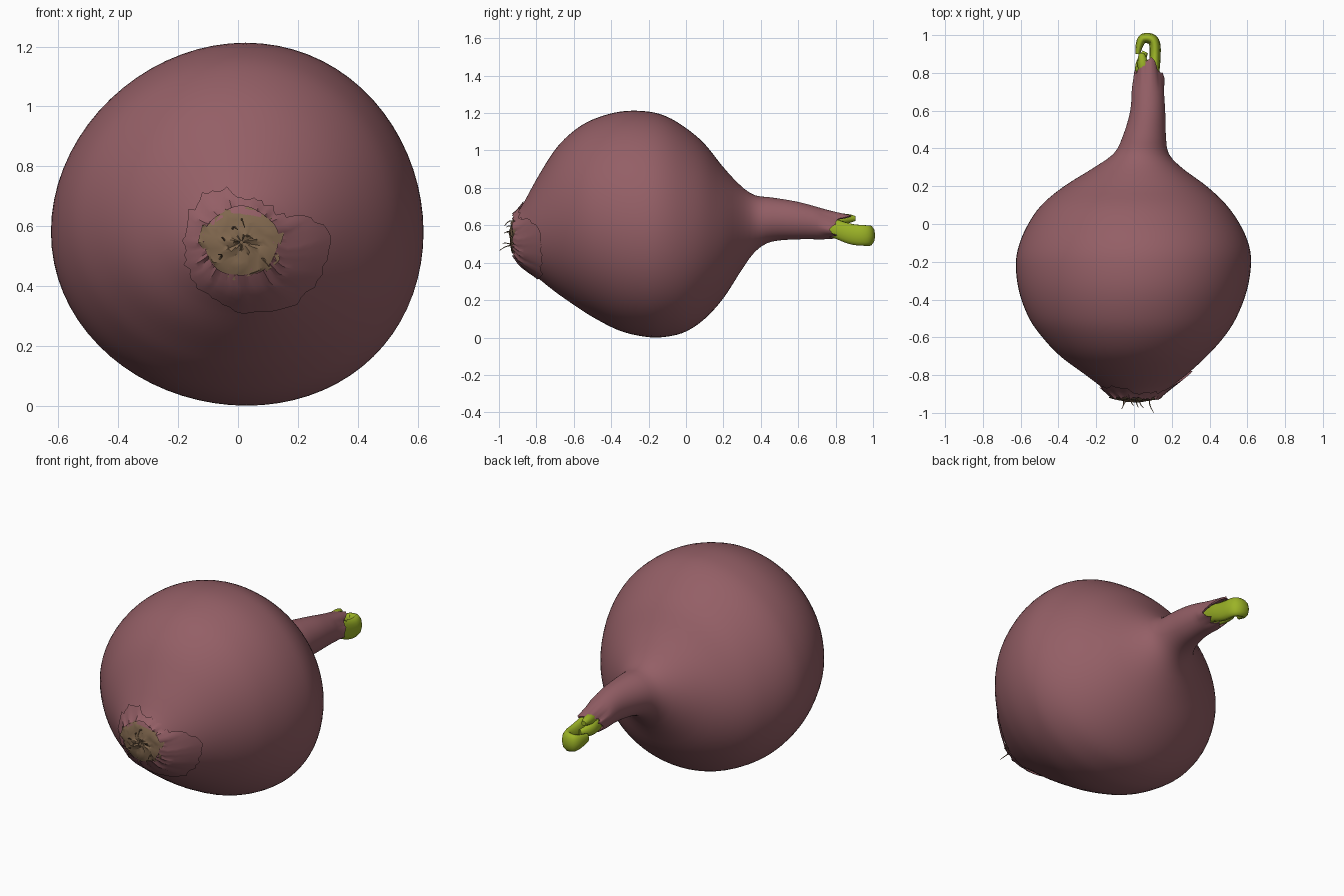
import bpy, bmesh, math, random
from mathutils import Vector

if "Cube" in bpy.data.objects:
    bpy.data.objects.remove(bpy.data.objects["Cube"])
random.seed(4)

def material(name, rgb):
    m = bpy.data.materials.new(name)
    m.diffuse_color = (*rgb, 1)
    m.use_nodes = True
    m.node_tree.nodes["Principled BSDF"].inputs["Base Color"].default_value = m.diffuse_color
    return m

SKIN = material("red_purple_skin", (0.295, 0.114, 0.132))
ROOT = material("dry_root_brown", (0.215, 0.135, 0.075))
GREEN = material("sprout_green", (0.33, 0.45, 0.02))

# Bulb cross-sections: y, bottom z, top z, left x, right x
ROWS = [
    (-.92, .45, .65, -.10, .12), (-.88, .39, .70, -.15, .17),
    (-.80, .325, .845, -.255, .275), (-.70, .245, 1.005, -.39, .385),
    (-.60, .175, 1.105, -.485, .475), (-.50, .11, 1.165, -.555, .54),
    (-.35, .035, 1.208, -.61, .598), (-.20, .002, 1.208, -.625, .62),
    (-.10, .005, 1.18, -.605, .605), (.0, .032, 1.12, -.56, .56),
    (.10, .10, 1.035, -.49, .49), (.20, .21, .91, -.37, .385),
    (.30, .365, .805, -.21, .25), (.37, .46, .76, -.11, .185),
    (.45, .51, .75, -.065, .17), (.60, .525, .725, -.02, .165),
    (.75, .525, .685, -.01, .155), (.88, .53, .655, .0, .145)]

def section(y):
    """Smoothly interpolated cross-section at y."""
    y = min(max(y, ROWS[0][0]), ROWS[-1][0])
    i = max(k for k in range(len(ROWS) - 1) if ROWS[k][0] <= y)
    h = ROWS[i + 1][0] - ROWS[i][0]
    t = (y - ROWS[i][0]) / h

    def slope(k, c):
        a, b = ROWS[max(k - 1, 0)], ROWS[min(k + 1, len(ROWS) - 1)]
        return (b[c] - a[c]) / (b[0] - a[0]) * h
    return [(2*t**3 - 3*t**2 + 1) * ROWS[i][c] + (t**3 - 2*t**2 + t) * slope(i, c)
            + (3*t**2 - 2*t**3) * ROWS[i + 1][c] + (t**3 - t**2) * slope(i + 1, c)
            for c in range(1, 5)]

def surface(y, a, grow=0.0, scale=1.0):
    """Point on the bulb; wide sections sag and lean slightly."""
    lo, hi, left, right = section(y)
    w = ((hi - lo) / 1.2) ** 2
    ca, sa = math.cos(a), math.sin(a)
    return Vector(((left + right) / 2 + ((right - left) / 2 * scale + grow) * ca + .03 * w * sa * sa,
                   y, (lo + hi) / 2 + ((hi - lo) / 2 * scale + grow) * sa - .025 * w * ca * ca))

def loft(name, rings, mat, cap_start=False, cap_end=False, angle=50):
    bm = bmesh.new()
    vs = [[bm.verts.new(p) for p in r] for r in rings]
    n = len(vs[0])
    for r, s in zip(vs, vs[1:]):
        for i in range(n):
            bm.faces.new((r[i], r[(i + 1) % n], s[(i + 1) % n], s[i]))
    if cap_start:
        bm.faces.new(vs[0])
    if cap_end:
        bm.faces.new(vs[-1])
    bmesh.ops.recalc_face_normals(bm, faces=bm.faces[:])
    me = bpy.data.meshes.new(name)
    bm.to_mesh(me)
    bm.free()
    ob = bpy.data.objects.new(name, me)
    bpy.context.collection.objects.link(ob)
    me.materials.append(mat)
    bpy.ops.object.select_all(action='DESELECT')
    bpy.context.view_layer.objects.active = ob
    ob.select_set(True)
    bpy.ops.object.shade_smooth_by_angle(angle=math.radians(angle))
    return ob

# Bulb and neck, ending in a torn rim with a hollow mouth
N = 72
ANG = [2 * math.pi * i / N for i in range(N)]
tear = [.785 + .095 * max(0, math.sin(a)) ** 2 + .016 * math.sin(7 * a)
        + random.uniform(-.008, .008) for a in ANG]
rings = []
for k in range(61):
    y = -.92 + 1.8 * k / 60
    f = max(0, (y - .7) / .18)
    ring = []
    for a, end in zip(ANG, tear):
        # one shred of the rim curls outward on the right
        p = surface(y, a, .02 * f * max(0, math.cos(a + .3)) ** 8)
        p.y += f * (end - .88)
        ring.append(p)
    rings.append(ring)
rings.append([Vector((c.x + (.0725 - c.x) * .13, c.y - .005, c.z + (.59 - c.z) * .13))
              for c in rings[-1]])
rings.append([surface(.70, a, scale=.8) for a in ANG])
loft("bulb", rings, SKIN, True, True)

# Torn papery skin around the root, reaching lowest on the right
EDGE = [-.78, -.88, -.89, -.89, -.85, -.86, -.86, -.85, -.835, -.79, -.765, -.77]

def edge_y(a):
    u = a / (2 * math.pi) * 12
    i = int(u) % 12
    return EDGE[i] + (EDGE[(i + 1) % 12] - EDGE[i]) * (u - int(u))

peel = []
jitter = [random.uniform(-.008, .008) for _ in ANG]
for k in range(6):
    ring = []
    for a, j in zip(ANG, jitter):
        f = k / 5
        y = -.915 + (edge_y(a) + j + .915) * f
        p = surface(y, a, .008 + .003 * math.sin(5 * a))
        p.y -= .005 + (1 - f) * (.004 + j)
        ring.append(p)
    peel.append(ring)
loft("torn_skin", peel, SKIN, angle=35)

# Lumpy root plate
plate = []
M = 28
for k in range(7):
    r = 1 - k / 6.3
    plate.append([Vector((.012 + .136 * r * math.cos(a) * random.uniform(.86, 1.1),
                          -.914 - .024 * (1 - r * r) + random.uniform(-.009, .006),
                          .546 + .124 * r * math.sin(a) * random.uniform(.86, 1.1)))
                  for a in [2 * math.pi * i / M for i in range(M)]])
loft("root_plate", plate, ROOT, cap_end=True, angle=40)

def tube(name, pts, radii, bevel, mat, zscale=1.0):
    """Tapered tube along a smooth path; zscale makes the section oval."""
    cu = bpy.data.curves.new(name, 'CURVE')
    cu.dimensions = '3D'
    cu.bevel_depth = bevel
    cu.bevel_resolution = 3
    cu.use_fill_caps = True
    sp = cu.splines.new('NURBS')
    sp.points.add(len(pts) - 1)
    for p, co, r in zip(sp.points, pts, radii):
        p.co = (co[0], co[1], co[2] / zscale, 1)
        p.radius = r
    sp.use_endpoint_u = True
    sp.order_u = 3
    sp.use_smooth = True
    ob = bpy.data.objects.new(name, cu)
    ob.scale.z = zscale
    cu.materials.append(mat)
    bpy.context.collection.objects.link(ob)
    bpy.ops.object.select_all(action='DESELECT')
    bpy.context.view_layer.objects.active = ob
    ob.select_set(True)
    bpy.ops.object.convert(target='MESH')

# Root hairs
for i in range(6):
    x, z = random.uniform(-.08, .09), random.uniform(.48, .62)
    tip = -.998 if i == 0 else random.uniform(-.98, -.95)
    tube(f"root_hair_{i + 1}",
         [(x, -.92, z), (x + random.uniform(-.02, .02), -.945, z + .02),
          (x + random.uniform(-.02, .02), tip, z + random.uniform(-.02, .03))],
         (1.2, 1, .5), .003, ROOT)

# Green sprouts: a big hooked one, one under the upper rim and a short side one
tube("hooked_sprout", [(.09, .69, .60), (.105, .78, .59), (.112, .88, .55), (.112, .965, .545),
                       (.08, .987, .545), (.03, .98, .548), (.02, .90, .555)],
     (.8, 1, 1.1, 1.1, 1.05, .9, .5), .027, GREEN, 1.95)
tube("upper_sprout", [(.06, .69, .60), (.06, .78, .625), (.045, .86, .637), (.04, .905, .636)],
     (1.1, 1.1, 1.1, .5), .028, GREEN)
tube("side_sprout", [(.05, .69, .59), (.035, .79, .585), (.032, .86, .58), (.06, .91, .575)],
     (1, 1.1, 1, .6), .026, GREEN, 1.4)
